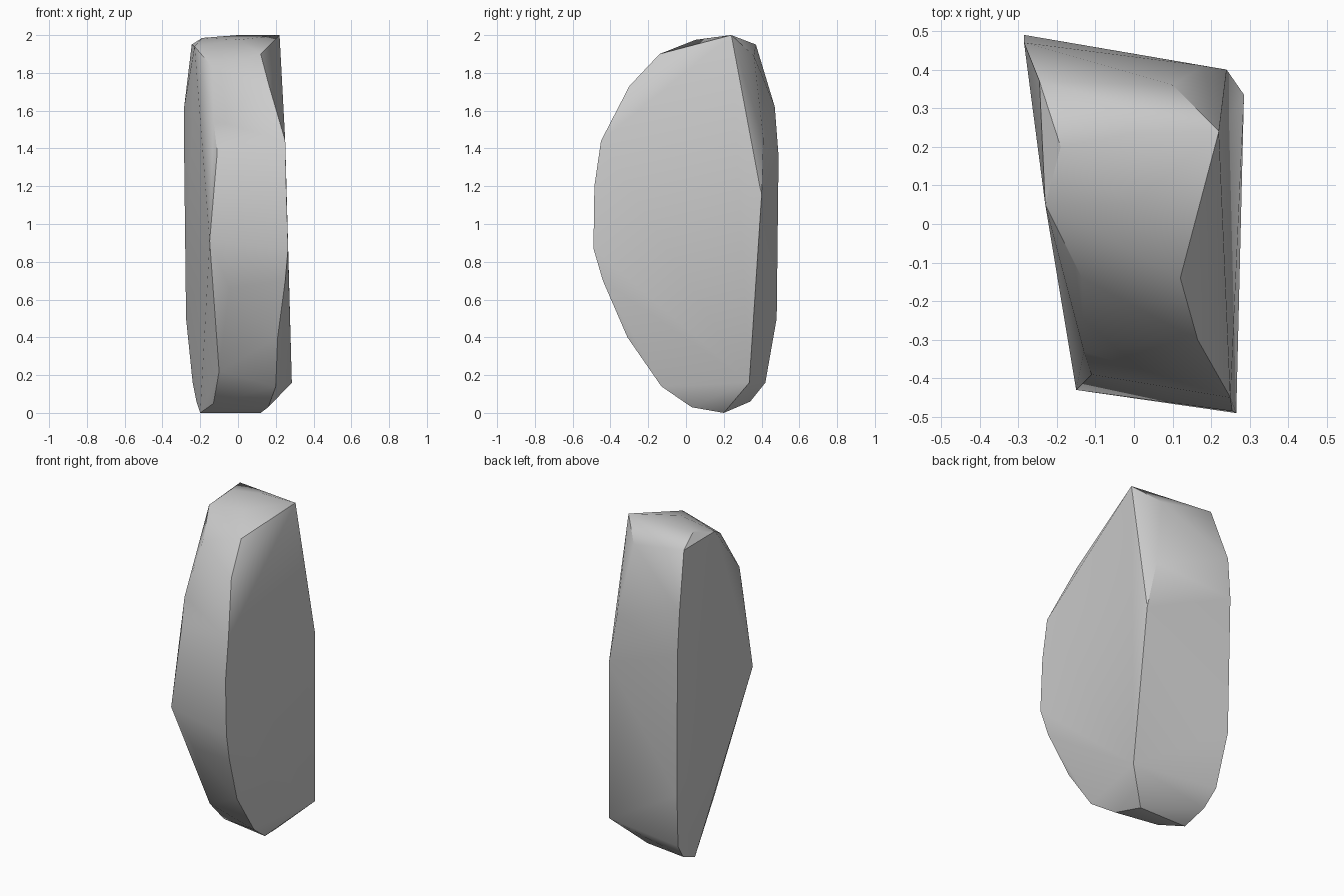
import bpy
import bmesh
import math

default_cube = bpy.data.objects.get("Cube")
if default_cube:
    bpy.data.objects.remove(default_cube, do_unlink=True)


def make_material(name, value):
    """Plain single-colour material."""
    material = bpy.data.materials.new(name)
    material.use_nodes = True
    colour = (value, value, value, 1)
    material.diffuse_color = colour
    shader = material.node_tree.nodes["Principled BSDF"]
    shader.inputs["Base Color"].default_value = colour
    shader.inputs["Roughness"].default_value = 0.8
    return material


# Rim of the broad cleaved face on +x, from the peak round the front to the back
left_rim = [
    (.22, .24, 2), (.12, -.14, 1.9), (.165, -.3, 1.73), (.25, -.45, 1.44),
    (.255, -.485, 1.2), (.265, -.49, .87), (.25, -.44, .7), (.21, -.31, .4),
    (.2, -.13, .14), (.16, .03, .03), (.12, .2, 0),
    (.285, .335, .16), (.24, .4, 1.15),
]

# Rim of the opposite cleaved face on -x, from the peak round the front to the back
right_rim = [
    (-.19, .2, 1.985), (-.23, .05, 1.94), (-.135, -.14, 1.83), (-.13, -.33, 1.55),
    (-.11, -.39, 1.38), (-.15, -.43, .91), (-.045, -.36, .66), (-.1, -.13, .22),
    (-.13, .05, .05), (-.2, .2, 0), (-.22, .34, .06), (-.24, .42, .16),
    (-.275, .48, .5), (-.285, .49, 1.36), (-.285, .47, 1.62), (-.245, .37, 1.95),
]

# Blunt crown and upper back between the two rims
crown = [(0, .235, 2), (0, .05, 1.975), (.1, .36, 1.89), (.18, .41, 1.45)]


def make_boulder(name, outline_points, material):
    """Wrap a closed stone shell around the rims and crown."""
    bm = bmesh.new()
    for point in outline_points:
        bm.verts.new(point)
    hull = bmesh.ops.convex_hull(bm, input=bm.verts[:])
    unused = {item for key in ("geom_interior", "geom_unused") for item in hull[key]
              if isinstance(item, bmesh.types.BMVert)}
    bmesh.ops.delete(bm, geom=list(unused), context="VERTS")
    bmesh.ops.recalc_face_normals(bm, faces=bm.faces[:])

    mesh = bpy.data.meshes.new(name)
    bm.to_mesh(mesh)
    bm.free()
    mesh.materials.append(material)
    boulder = bpy.data.objects.new(name, mesh)
    bpy.context.collection.objects.link(boulder)
    return boulder


stone_grey = make_material("stone_grey", .6)
boulder = make_boulder("boulder", left_rim + right_rim + crown, stone_grey)

# Rounded worn surfaces with crisp cleaved edges
bpy.ops.object.select_all(action="DESELECT")
boulder.select_set(True)
bpy.context.view_layer.objects.active = boulder
bpy.ops.object.shade_smooth_by_angle(angle=math.radians(32))
